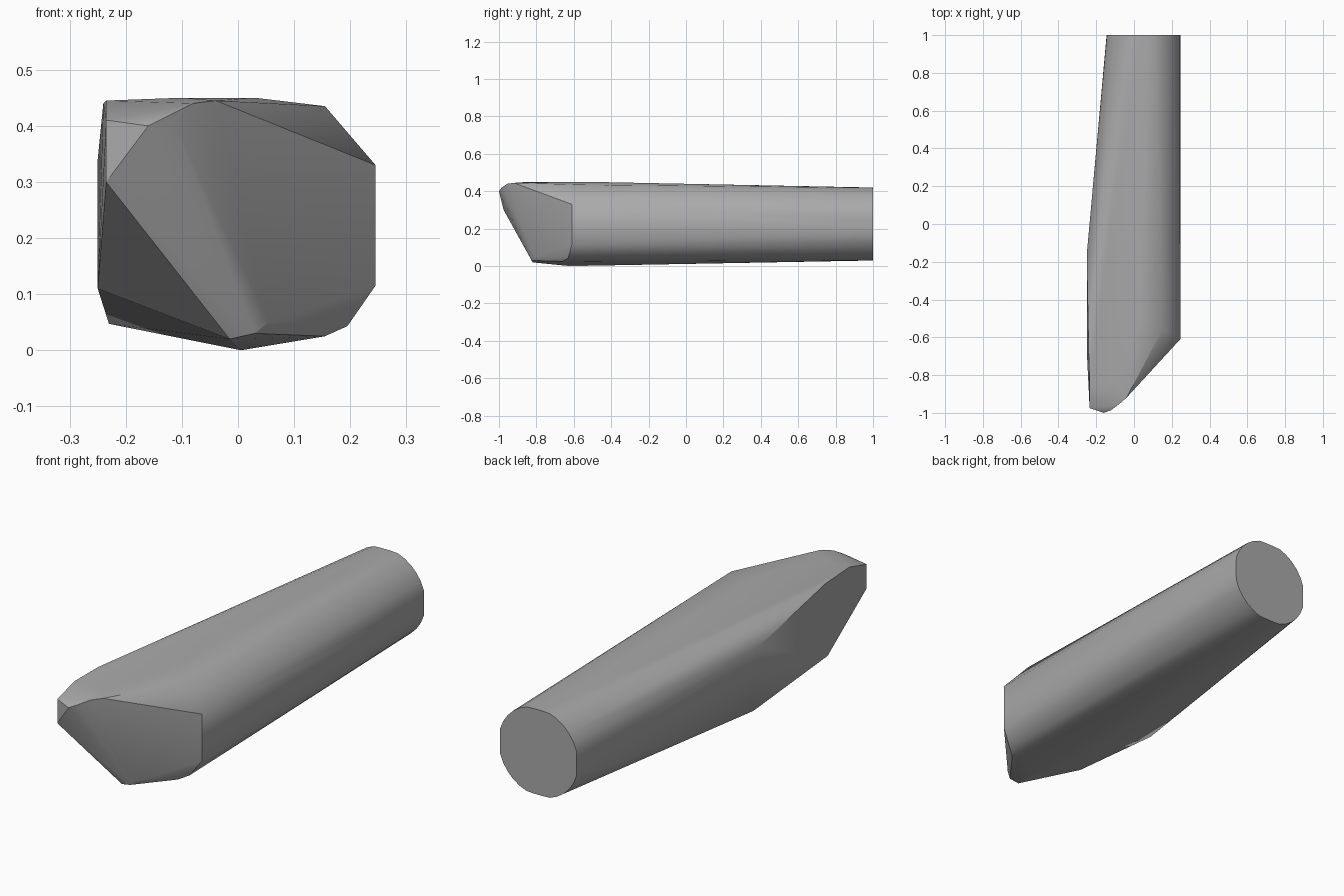
import bpy
import bmesh
import math

default_cube = bpy.data.objects.get("Cube")
if default_cube:
    bpy.data.objects.remove(default_cube, do_unlink=True)


def make_material(name, colour):
    material = bpy.data.materials.new(name)
    material.use_nodes = True
    material.diffuse_color = colour
    material.node_tree.nodes["Principled BSDF"].inputs["Base Color"].default_value = colour
    return material


def rounded_end(centre_x, y, centre_z, radius, flat, steps):
    """Circular end outline with its four extremes trimmed flat."""
    def trim(value):
        return max(-flat, min(flat, value))
    points = []
    for step in range(steps):
        angle = math.tau * (step + 0.5) / steps
        points.append((centre_x + trim(radius * math.cos(angle)), y,
                       centre_z + trim(radius * math.sin(angle))))
    return points


def hull_object(name, points, material, sharp_angle):
    """Stretch one convex skin over the control points."""
    bm = bmesh.new()
    for point in points:
        bm.verts.new(point)
    result = bmesh.ops.convex_hull(bm, input=bm.verts)
    loose = {item for item in result["geom_interior"] + result["geom_unused"]
             if isinstance(item, bmesh.types.BMVert)}
    bmesh.ops.delete(bm, geom=list(loose), context="VERTS")
    bmesh.ops.dissolve_limit(bm, angle_limit=math.radians(1),
                             verts=bm.verts, edges=bm.edges)
    bmesh.ops.recalc_face_normals(bm, faces=bm.faces)
    mesh = bpy.data.meshes.new(name)
    bm.to_mesh(mesh)
    bm.free()
    mesh.materials.append(material)
    obj = bpy.data.objects.new(name, mesh)
    bpy.context.collection.objects.link(obj)
    bpy.ops.object.select_all(action="DESELECT")
    obj.select_set(True)
    bpy.context.view_layer.objects.active = obj
    bpy.ops.object.shade_smooth_by_angle(angle=sharp_angle)
    return obj


# Round rear end
rear_end = rounded_end(0.05, 1, 0.225, 0.202, 0.195, 32)

# Rounded nose, running from the right edge to the slanted front facet
nose = [(-.235, -.975, .3), (-.235, -.975, .41), (-.16, -1, .4),
        (-.12, -.985, .42), (-.08, -.955, .44), (-.04, -.92, .445)]

# Rounded chin below the nose
chin = [(-.015, -.82, .02), (.03, -.825, .03), (.055, -.81, .05)]

# Upright left edge and the rounded corner under it
left_edge = [(.245, -.61, .33), (.245, -.61, .115),
             (.195, -.63, .043), (.155, -.66, .025)]

# Flat right flank
right_flank = [(-.25, -.67, .11), (-.23, -.16, .047),
               (-.25, -.16, .34), (-.24, -.67, .44)]

# Crown along the top and the lowest point of the belly
crown = [(-.235, -.85, .445), (-.1, -.85, .45),
         (.03, -.5, .45), (.155, -.55, .435)]
belly = [(.005, -.62, 0)]

grey = make_material("plain grey", (0.4, 0.4, 0.4, 1))
hull_object("tapered_body",
            rear_end + nose + chin + left_edge + right_flank + crown + belly,
            grey, math.radians(25))
